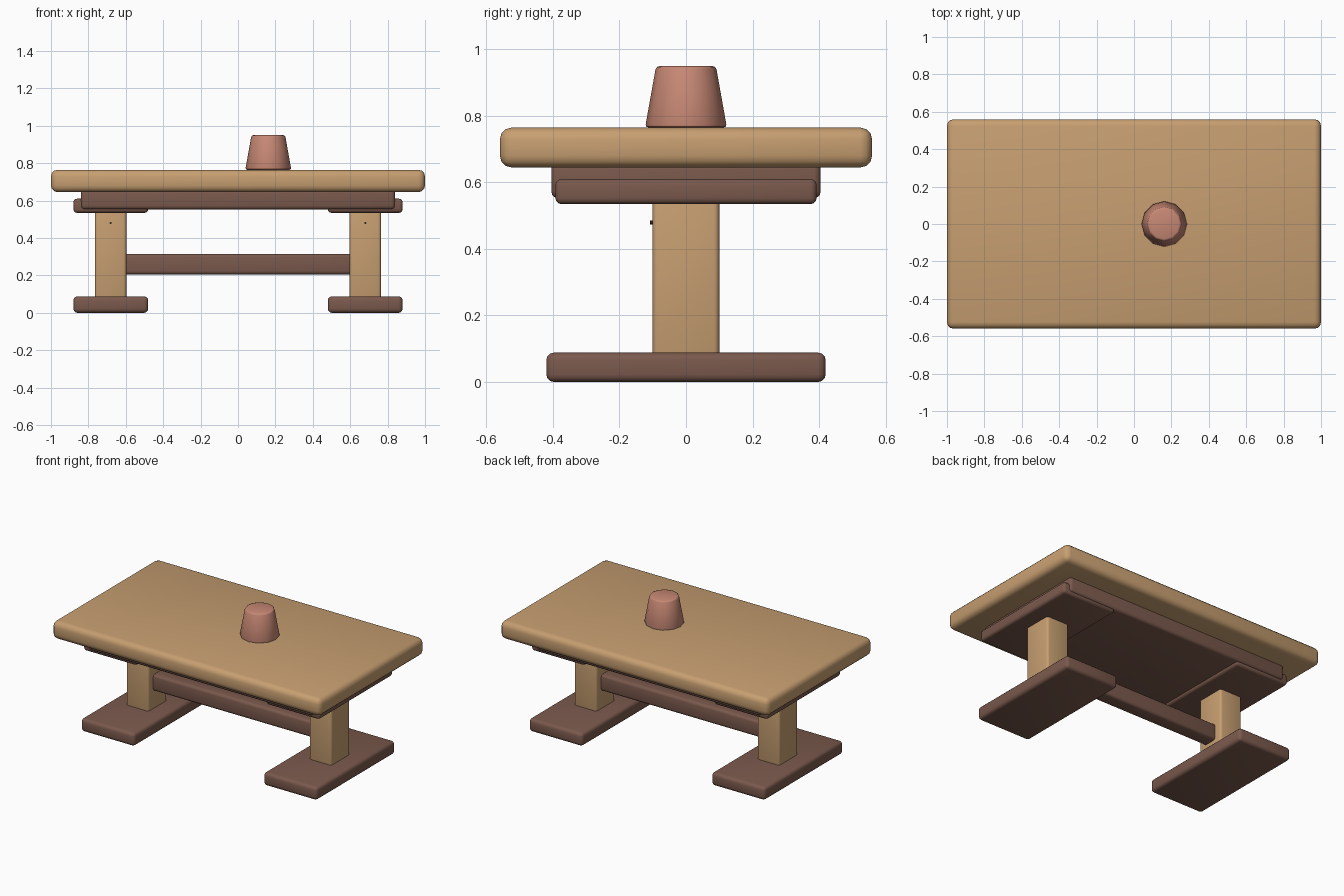
import bpy, math

if "Cube" in bpy.data.objects:
    bpy.data.objects.remove(bpy.data.objects["Cube"])


def material(name, rgb):
    m = bpy.data.materials.new(name)
    m.diffuse_color = (*rgb, 1)
    m.use_nodes = True
    m.node_tree.nodes["Principled BSDF"].inputs["Base Color"].default_value = m.diffuse_color
    return m


TAN = material("light wood", (0.57, 0.345, 0.165))
BROWN = material("dark wood", (0.195, 0.100, 0.073))
CLAY = material("clay", (0.57, 0.245, 0.175))
DARK = material("dark peg", (0.03, 0.02, 0.015))


def finish(obj, name, mat, bevel=0.0, segments=3):
    """Name, colour, round and smooth one part."""
    obj.name = name
    obj.data.materials.append(mat)
    bpy.ops.object.transform_apply(location=False, rotation=True, scale=True)
    if bevel:
        mod = obj.modifiers.new("rounded edges", "BEVEL")
        mod.width = bevel
        mod.segments = segments
        mod.limit_method = "ANGLE"
        mod.angle_limit = math.radians(40)
        bpy.ops.object.modifier_apply(modifier=mod.name)
    bpy.ops.object.shade_smooth_by_angle(angle=math.radians(40))
    return obj


def box(name, x, y, z, mat, bevel):
    """Rounded box given its (min, max) range on each axis."""
    ranges = (x, y, z)
    bpy.ops.mesh.primitive_cube_add(size=1, location=[(a + b) / 2 for a, b in ranges])
    obj = bpy.context.object
    obj.scale = [b - a for a, b in ranges]
    return finish(obj, name, mat, bevel)


# Top and the slab beneath it
box("table_top", (-1, 1), (-0.56, 0.56), (0.645, 0.765), TAN, 0.036)
box("under_slab", (-0.84, 0.84), (-0.405, 0.405), (0.553, 0.66), BROWN, 0.02)

# Two pedestal legs: foot, post, cleat and small peg
for side, s in (("left", -1), ("right", 1)):
    def span(a, b):
        return (min(s * a, s * b), max(s * a, s * b))
    box(side + "_foot", span(0.48, 0.88), (-0.42, 0.42), (0, 0.088), BROWN, 0.022)
    box(side + "_post", span(0.597, 0.765), (-0.1, 0.1), (0.06, 0.57), TAN, 0.016)
    box(side + "_cleat", span(0.48, 0.88), (-0.393, 0.393), (0.535, 0.61), BROWN, 0.018)
    bpy.ops.mesh.primitive_cylinder_add(vertices=10, radius=0.006, depth=0.03,
                                        location=(s * 0.681, -0.093, 0.48),
                                        rotation=(math.pi / 2, 0, 0))
    finish(bpy.context.object, side + "_peg", DARK)

# Stretcher between the posts
box("stretcher", (-0.62, 0.62), (-0.05, 0.05), (0.205, 0.315), BROWN, 0.018)

# Tapered cup standing on the top
bpy.ops.mesh.primitive_cone_add(vertices=12, radius1=0.123, radius2=0.09, depth=0.185,
                                location=(0.162, 0, 0.8575))
finish(bpy.context.object, "cup", CLAY, 0.01, 2)
